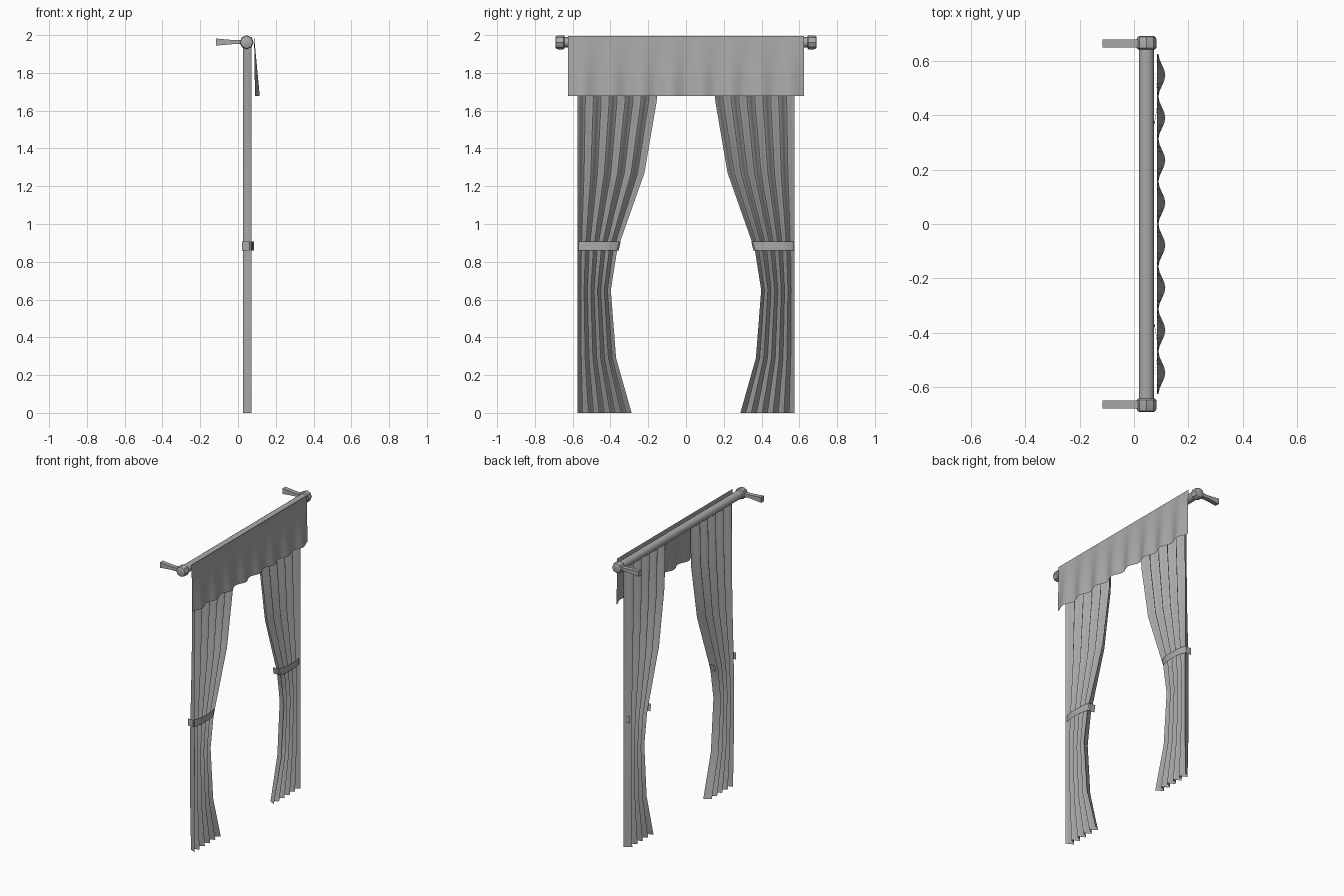
import bpy, bmesh, math
from mathutils import Matrix

cube = bpy.data.objects.get("Cube")
if cube:
    bpy.data.objects.remove(cube, do_unlink=True)

grey = bpy.data.materials.new("plain grey")
grey.use_nodes = True
COLOUR = (0.4, 0.4, 0.4, 1)
grey.diffuse_color = COLOUR
grey.node_tree.nodes["Principled BSDF"].inputs["Base Color"].default_value = COLOUR

ROD_X, ROD_Z = 0.046, 1.962


def finish(name, bm, angle=40):
    """Turn a bmesh into a shaded object."""
    bmesh.ops.recalc_face_normals(bm, faces=bm.faces)
    mesh = bpy.data.meshes.new(name)
    bm.to_mesh(mesh)
    bm.free()
    mesh.materials.append(grey)
    obj = bpy.data.objects.new(name, mesh)
    bpy.context.collection.objects.link(obj)
    bpy.ops.object.select_all(action="DESELECT")
    obj.select_set(True)
    bpy.context.view_layer.objects.active = obj
    bpy.ops.object.shade_smooth_by_angle(angle=math.radians(angle))
    return obj


def grid(rows, cols, point, closed=False):
    """Surface sampled from point(row, column)."""
    bm = bmesh.new()
    v = [[bm.verts.new(point(r, c)) for c in range(cols)] for r in range(rows)]
    for r in range(rows - 1):
        for c in range(cols if closed else cols - 1):
            d = (c + 1) % cols
            bm.faces.new((v[r][c], v[r][d], v[r + 1][d], v[r + 1][c]))
    return bm


def lathe(name, profile, sides):
    """Revolve (y, radius) pairs around the rod axis."""
    def point(r, c):
        y, rad = profile[r]
        a = math.tau * c / sides
        return ROD_X + rad * math.sin(a), y, ROD_Z + rad * math.cos(a)
    bm = grid(len(profile), sides, point, True)
    bmesh.ops.holes_fill(bm, edges=bm.edges)
    return finish(name, bm)


# Rod
lathe("rod", [(-0.65, 0.028), (0.65, 0.028)], 16)

# Valance: flat along the top, rippled at the hem
FOLDS, STEPS = 8, 8


def valance_point(r, c):
    t = r / 4
    ripple = 0.5 - 0.5 * math.cos(math.tau * c / STEPS)
    y = -0.625 + 1.25 * c / (FOLDS * STEPS)
    return 0.085 + t * (0.005 + 0.025 * ripple), y, 1.995 - 0.317 * t


finish("valance", grid(5, FOLDS * STEPS + 1, valance_point), 60)

# Inner edge of a curtain as (height, distance from the middle)
EDGE = [(0, 0.288), (0.29, 0.37), (0.65, 0.398), (0.86, 0.365),
        (1.27, 0.22), (1.65, 0.155), (1.965, 0.145)]
OUTER = 0.575

for side, label in ((-1, "right"), (1, "left")):
    # Gathered curtain with five pleats
    def curtain_point(r, c):
        z, inner = EDGE[r]
        y = OUTER + (inner - OUTER) * c / 40
        return 0.048 + 0.0225 * math.cos(math.tau * c / 8), side * y, z
    finish(label + "_curtain", grid(len(EDGE), 41, curtain_point), 60)

    # Tie band wrapped round the front of the curtain
    BAND = [(0.022, 0.575), (0.062, 0.575), (0.076, 0.55), (0.084, 0.5),
            (0.084, 0.42), (0.076, 0.37), (0.062, 0.346), (0.022, 0.346)]

    def band_point(r, c):
        x, y = BAND[c]
        lean = 0.01 * (1 - r) * (OUTER - y) / 0.23
        return x, side * (y + lean), 0.86 + 0.047 * r
    finish(label + "_tie_band", grid(2, len(BAND), band_point), 50)

    # Rounded end cap
    lathe(label + "_finial", [(side * y, rad) for y, rad in (
        (0.642, 0.030), (0.648, 0.037), (0.678, 0.037),
        (0.688, 0.033), (0.692, 0.024))], 8)

    # Wall bracket, flared towards the wall
    PROFILE = [(-0.116, 0.019), (-0.085, 0.016), (-0.03, 0.011), (0.03, 0.011)]

    def bracket_point(r, c):
        x, half = PROFILE[r]
        sy, sz = ((-1, -1), (1, -1), (1, 1), (-1, 1))[c]
        return x, side * 0.664 + sy * 0.015, 1.963 + sz * half
    bm = grid(len(PROFILE), 4, bracket_point, True)
    bmesh.ops.holes_fill(bm, edges=bm.edges)
    finish(label + "_bracket", bm, 30)
